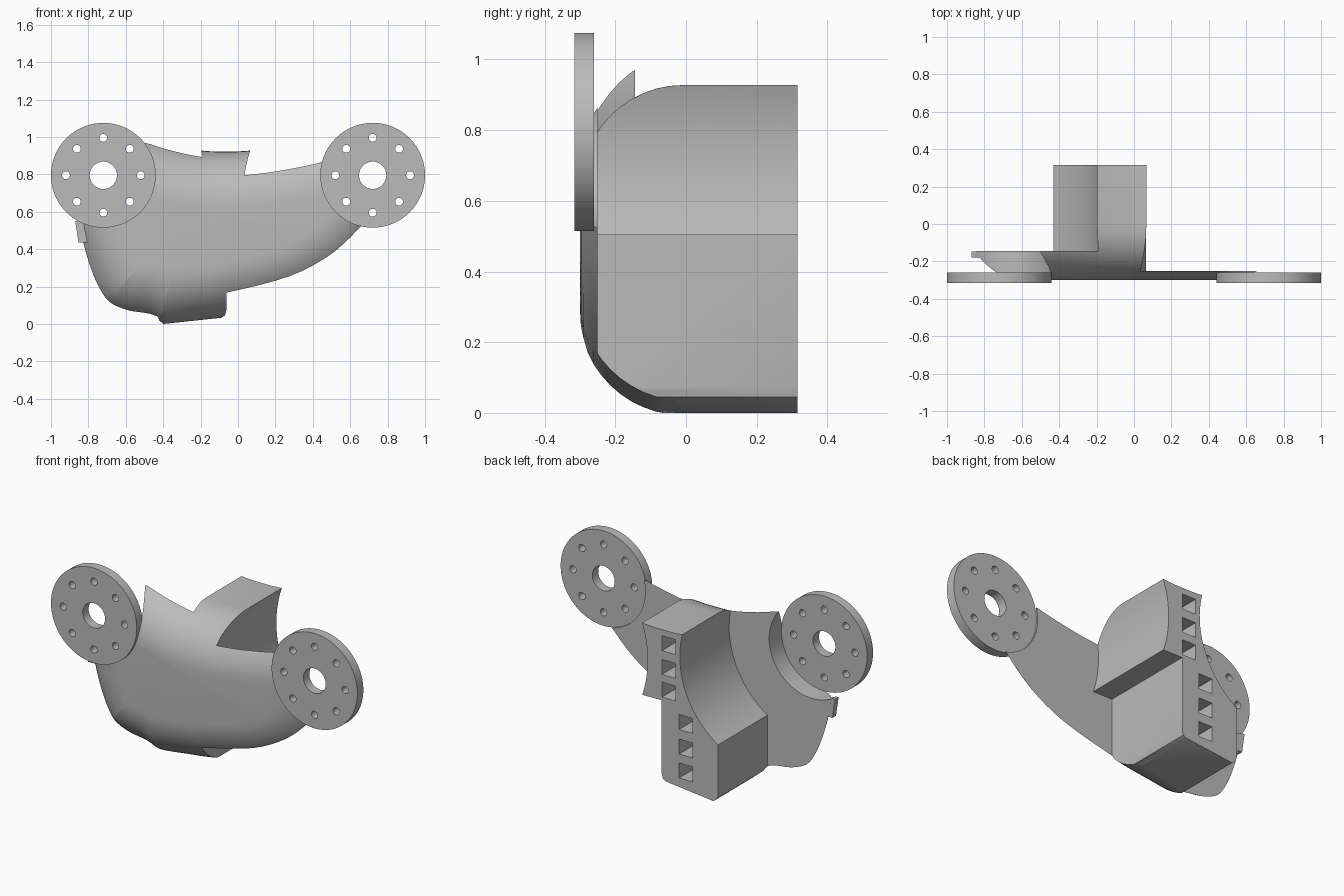
import bpy, bmesh, math
from mathutils import Vector
from mathutils.geometry import intersect_point_line

cube = bpy.data.objects.get("Cube")
if cube:
    bpy.data.objects.remove(cube, do_unlink=True)

grey = bpy.data.materials.new("plain_grey")
grey.use_nodes = True
grey.diffuse_color = (0.5, 0.5, 0.5, 1)
grey.node_tree.nodes["Principled BSDF"].inputs["Base Color"].default_value = (0.5, 0.5, 0.5, 1)


def finish(name, bm):
    bmesh.ops.recalc_face_normals(bm, faces=bm.faces)
    mesh = bpy.data.meshes.new(name)
    bm.to_mesh(mesh)
    bm.free()
    mesh.materials.append(grey)
    obj = bpy.data.objects.new(name, mesh)
    bpy.context.collection.objects.link(obj)
    return obj


def loft(bm, rings):
    """Skin equal-length rings of points and cap both ends."""
    loops = [[bm.verts.new(p) for p in ring] for ring in rings]
    n = len(loops[0])
    for a, b in zip(loops, loops[1:]):
        for i in range(n):
            j = (i + 1) % n
            bm.faces.new((a[i], a[j], b[j], b[i]))
    bm.faces.new(loops[0])
    bm.faces.new(loops[-1])


def prism(name, polys, y0, y1):
    """Extrude (x, z) polygons along y."""
    bm = bmesh.new()
    for poly in polys:
        loft(bm, [[(x, y, z) for x, z in poly] for y in (y0, y1)])
    return finish(name, bm)


def arc(cx, cz, r, a0, a1, n):
    angles = [math.radians(a0 + (a1 - a0) * i / n) for i in range(n + 1)]
    return [(cx + r * math.cos(a), cz + r * math.sin(a)) for a in angles]


def circle(cx, cz, r, n=64):
    return arc(cx, cz, r, 0, 360, n)[:-1]


def square(cx, cz, h):
    return [(cx - h, cz - h), (cx + h, cz - h), (cx + h, cz + h), (cx - h, cz + h)]


def boolean(obj, tool, operation):
    tool.hide_render = True
    mod = obj.modifiers.new("cut", "BOOLEAN")
    mod.operation, mod.solver, mod.object = operation, "EXACT", tool
    bpy.context.view_layer.objects.active = obj
    bpy.ops.object.modifier_apply(modifier=mod.name)
    bpy.data.objects.remove(tool, do_unlink=True)


def smooth_loop(points, steps):
    """Closed Catmull-Rom curve through the points."""
    p = [Vector(q) for q in points]
    n, out = len(p), []
    for i in range(n):
        a, b, c, d = p[i - 1], p[i], p[(i + 1) % n], p[(i + 2) % n]
        for s in range(steps):
            t = s / steps
            out.append(0.5 * (2 * b + (c - a) * t + (2 * a - 5 * b + 4 * c - d) * t ** 2
                              + (3 * b - a - 3 * c + d) * t ** 3))
    return out


def inset(loop, d):
    """Offset a counter-clockwise loop inward; collapsed points join a neighbour."""
    n, pts, good = len(loop), [], []
    for i in range(n):
        t = (loop[(i + 1) % n] - loop[i - 1]).normalized()
        q = loop[i] + Vector((-t.y, t.x)) * d
        near = 9.0
        for k in range(n):
            a, b = loop[k - 1], loop[k]
            c, f = intersect_point_line(q, a, b)
            c = a.lerp(b, min(1, max(0, f)))
            near = min(near, (q - Vector(c[:2])).length)
        pts.append(q)
        good.append(near > d - 0.004)
    out = []
    for i in range(n):
        for k in range(n):
            j = next((m % n for m in (i - k, i + k) if good[m % n]), None)
            if j is not None:
                break
        out.append(pts[j if j is not None else i])
    return out


# Body: outline with a large rounded front edge, running the full depth
outline = smooth_loop([
    (-.48, .022), (-.40, -.006), (-.25, .010), (-.036, .042), (.317, .134), (.562, .262),
    (.737, .42), (.87, .58), (.93, .78), (.88, .97), (.72, 1.06), (.57, 1.04),
    (.42, .99), (.205, .946), (.04, .925), (-.08, .922), (-.2, .928), (-.357, .962),
    (-.495, 1.003), (-.62, 1.02), (-.76, .93), (-.87, .7), (-.88, .55), (-.86, .43),
    (-.827, .312), (-.78, .195), (-.712, .095), (-.6, .042)], 4)
R, BACK = 0.29, 0.315
rings = [[(p.x, BACK, p.y) for p in outline]]
for k in range(13):
    a = math.radians(90 * k / 12)
    ring = inset(outline, R * (1 - math.cos(a)))
    rings.append([(p.x, -0.01 - R * math.sin(a), p.y) for p in ring])
bm = bmesh.new()
loft(bm, rings)
bmesh.ops.remove_doubles(bm, verts=bm.verts, dist=0.0003)
bmesh.ops.dissolve_degenerate(bm, edges=bm.edges, dist=0.0002)
body = finish("body", bm)

# Stock: thick left lobe, thin right plate and the stepped rear block
CX, CZ = 0.72, 0.795
stock = prism("stock", [[(-1.5, -.5), (-.13, -.5), (-.13, 1.5), (-1.5, 1.5)]], -.6, -.145)
plate = prism("plate_stock", [[(-.15, -.6), (1.5, -.6), (1.5, 1.6), (-.15, 1.6)]], -.61, -.25)
block_side = arc(-CX, CZ, .54, 30, -57.5, 24)
step_side = arc(.68, .715, .65, 199, 154, 20)
block = prism("block_stock", [
    block_side + [(-.43, .045), (-.422, .02), (-.40, 0), (-.09, .033), (-.07, .045),
                  (-.062, .075), (-.062, .505)] + step_side], -.62, .5)
boolean(stock, plate, "UNION")
boolean(stock, block, "UNION")
boolean(body, stock, "INTERSECT")

# Square pockets in the back of the block
holes = [(-.108, z) for z in (.842, .702, .568)] + [(-.22, z) for z in (.407, .262, .121)]
boolean(body, prism("pockets", [square(x, z, .044) for x, z in holes], .05, .6), "DIFFERENCE")

# Clearance for the round flanges
side_tab = prism("side_tab", [[(-.80, .436), (-.853, .436), (-.87, .55), (-.8, .55)]], -.18, -.146)
for part in (body, side_tab):
    wells = prism("wells", [circle(s * CX, CZ, .279, 96) for s in (-1, 1)], -.9, .9)
    boolean(part, wells, "DIFFERENCE")

# Round flanges with a centre bore and a ring of bolt holes
flanges = []
for side, s in (("right", -1), ("left", 1)):
    flange = prism(side + "_flange", [circle(s * CX, CZ, .28, 96)], -.315, -.26)
    bolts = [circle(x, z, .021, 20) for x, z in circle(s * CX, CZ, .2, 8)]
    drill = prism("drill", bolts + [circle(s * CX, CZ, .073, 48)], -.5, 0)
    boolean(flange, drill, "DIFFERENCE")
    flanges.append(flange)

# Smooth curved faces, keep sharp edges
bpy.ops.object.select_all(action="DESELECT")
for obj in [body, side_tab] + flanges:
    obj.select_set(True)
bpy.context.view_layer.objects.active = body
bpy.ops.object.shade_smooth_by_angle(angle=math.radians(30))
